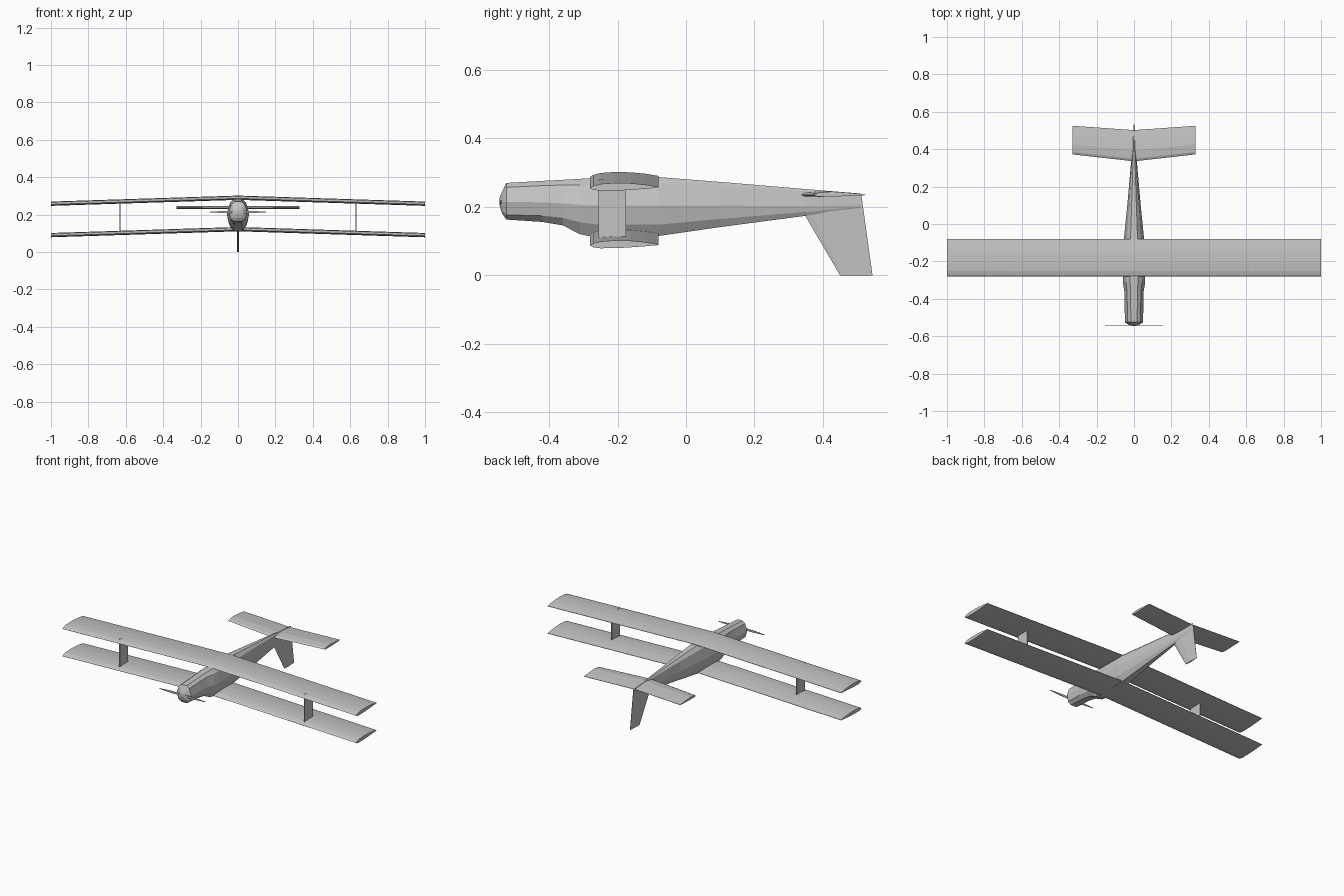
import bpy, bmesh

grey = bpy.data.materials.new("light grey")
grey.diffuse_color = (0.55, 0.55, 0.55, 1)


def loft(name, sections):
    """Skin a run of closed cross-sections and cap both ends."""
    bm = bmesh.new()
    rings = [[bm.verts.new(p) for p in s] for s in sections]
    n = len(rings[0])
    for a, b in zip(rings, rings[1:]):
        for i in range(n):
            j = (i + 1) % n
            bm.faces.new((a[i], a[j], b[j], b[i]))
    bm.faces.new(rings[0])
    bm.faces.new(rings[-1])
    bmesh.ops.recalc_face_normals(bm, faces=bm.faces)
    me = bpy.data.meshes.new(name)
    bm.to_mesh(me)
    bm.free()
    me.materials.append(grey)
    ob = bpy.data.objects.new(name, me)
    bpy.context.collection.objects.link(ob)
    return ob


# Fuselage: y, half width, top, shoulder, middle, low edge, bottom
stations = [
    (-0.545, 0.012, 0.225, 0.222, 0.215, 0.208, 0.205),
    (-0.538, 0.030, 0.243, 0.238, 0.215, 0.188, 0.182),
    (-0.525, 0.049, 0.270, 0.257, 0.215, 0.177, 0.163),
    (-0.42, 0.050, 0.276, 0.262, 0.213, 0.174, 0.156),
    (-0.36, 0.052, 0.279, 0.264, 0.210, 0.168, 0.146),
    (-0.31, 0.060, 0.282, 0.264, 0.206, 0.155, 0.120),
    (-0.26, 0.060, 0.284, 0.264, 0.204, 0.148, 0.110),
    (-0.08, 0.054, 0.287, 0.266, 0.204, 0.148, 0.115),
    (0.10, 0.036, 0.273, 0.258, 0.204, 0.165, 0.141),
    (0.35, 0.014, 0.252, 0.246, 0.202, 0.185, 0.174),
    (0.51, 0.003, 0.239, 0.237, 0.205, 0.200, 0.197),
]


def body_ring(y, w, top, shoulder, mid, low, bottom):
    half = [(0.35 * w, top), (0.72 * w, shoulder), (w, mid),
            (0.8 * w, low), (0.4 * w, bottom)]
    return ([(x, y, z) for x, z in half]
            + [(-x, y, z) for x, z in reversed(half)])


loft("fuselage", [body_ring(*s) for s in stations])

# Wings: cambered section with slight dihedral
airfoil = [(-0.280, 0.255), (-0.272, 0.261), (-0.25, 0.267), (-0.21, 0.270),
           (-0.16, 0.269), (-0.12, 0.265), (-0.08, 0.2585),
           (-0.08, 0.2565), (-0.13, 0.252), (-0.19, 0.248),
           (-0.25, 0.247), (-0.272, 0.250)]
for name, drop in (("upper_wing", 0), ("lower_wing", 0.168)):
    loft(name, [[(x, y, z - drop + 0.032 * (1 - abs(x))) for y, z in airfoil]
                for x in (-1, 0, 1)])

# Struts between the wings
for side, x in (("left", -0.63), ("right", 0.63)):
    plan = [(-0.003, -0.255), (0.003, -0.255), (0.003, -0.175), (-0.003, -0.175)]
    loft(side + "_strut", [[(x + dx, y, z) for dx, y in plan]
                           for z in (0.10, 0.2805)])


# Tailplane: swept leading edge, notched trailing edge
def tail_section(x, front, back, t):
    chord = back - front
    shape = [(0, 0), (0.08, 0.6), (0.35, 1), (0.7, 0.6), (1, 0.08),
             (1, -0.08), (0.7, -0.3), (0.35, -0.5), (0.08, -0.45)]
    return [(x, front + u * chord, 0.235 + v * t) for u, v in shape]


loft("tailplane", [tail_section(-0.328, 0.372, 0.525, 0.010),
                   tail_section(0, 0.335, 0.502, 0.011),
                   tail_section(0.328, 0.372, 0.525, 0.010)])


# Tail fin hanging below the fuselage
def fin_section(z, front, back, t):
    chord = back - front
    shape = [(0, 0), (0.12, 0.7), (0.4, 1), (1, 0.15),
             (1, -0.15), (0.4, -1), (0.12, -0.7)]
    return [(v * t, front + u * chord, z) for u, v in shape]


loft("tail_fin", [fin_section(0.0, 0.45, 0.545, 0.004),
                  fin_section(0.238, 0.311, 0.512, 0.006)])

# Propeller: flat blade tapering to both tips
blade = [(-0.155, 0.001), (-0.08, 0.006), (-0.02, 0.006), (0, 0.009),
         (0.02, 0.006), (0.08, 0.006), (0.155, 0.001)]
loft("propeller", [[(x, -0.543, 0.214 - h), (x, -0.543, 0.214 + h),
                    (x, -0.539, 0.214 + h), (x, -0.539, 0.214 - h)]
                   for x, h in blade])
